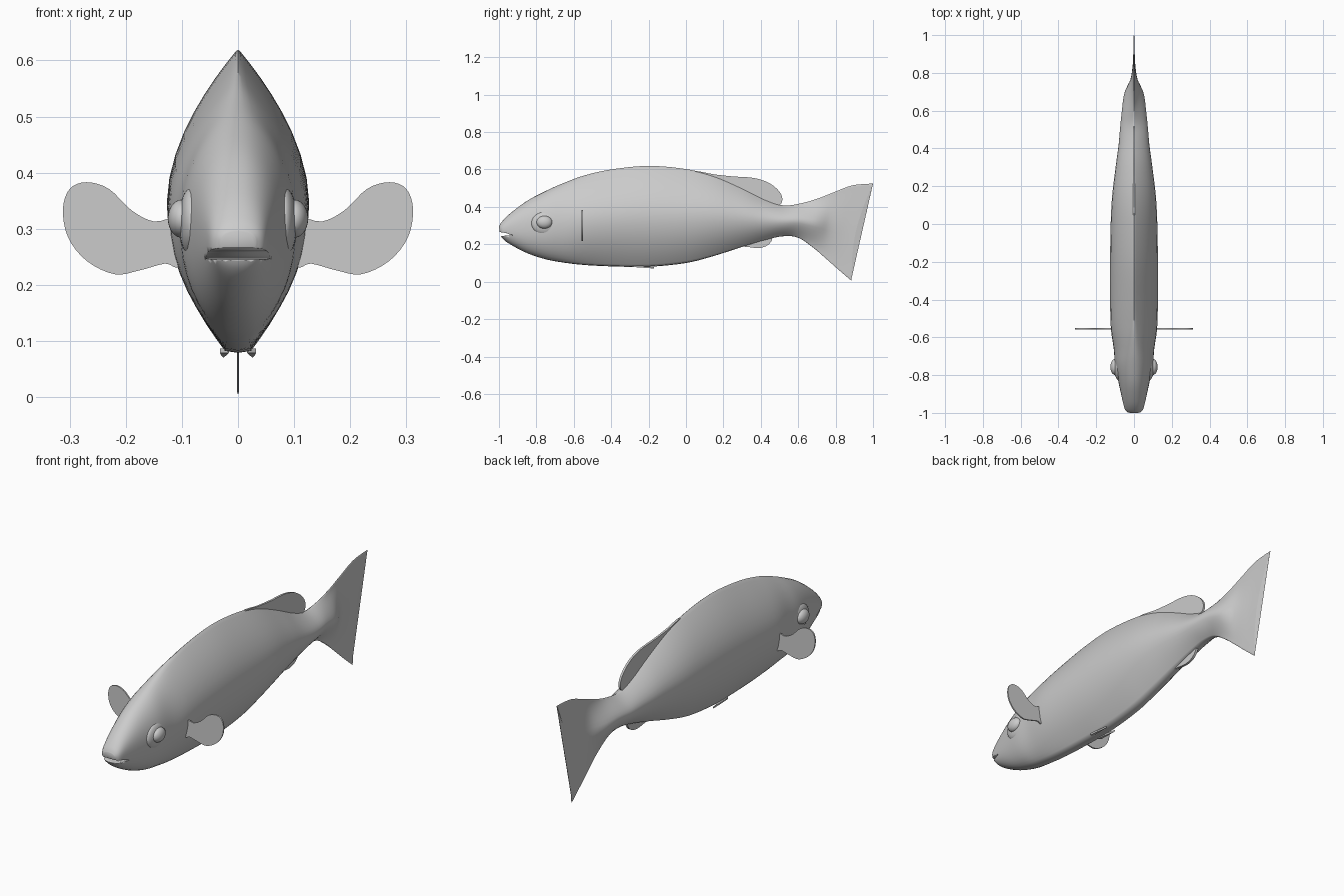
import bpy, bmesh, math
from mathutils import Vector

if "Cube" in bpy.data.objects:
    bpy.data.objects.remove(bpy.data.objects["Cube"])

mat = bpy.data.materials.new("plain grey")
mat.diffuse_color = (0.6, 0.6, 0.6, 1)
mat.use_nodes = True
mat.node_tree.nodes["Principled BSDF"].inputs["Base Color"].default_value = mat.diffuse_color


def finish(bm, name, angle=40):
    bmesh.ops.recalc_face_normals(bm, faces=bm.faces)
    me = bpy.data.meshes.new(name)
    bm.to_mesh(me)
    bm.free()
    ob = bpy.data.objects.new(name, me)
    bpy.context.collection.objects.link(ob)
    me.materials.append(mat)
    bpy.ops.object.select_all(action='DESELECT')
    ob.select_set(True)
    bpy.context.view_layer.objects.active = ob
    bpy.ops.object.shade_smooth_by_angle(angle=math.radians(angle))
    return ob


def spline(pts, steps, closed=False):
    """Catmull-Rom through rows of numbers."""
    out, n = [], len(pts)
    pick = (lambda i: pts[i % n]) if closed else (lambda i: pts[max(0, min(n - 1, i))])
    for i in range(n if closed else n - 1):
        rows = list(zip(pick(i - 1), pick(i), pick(i + 1), pick(i + 2)))
        for k in range(steps):
            u = k / steps
            out.append([0.5 * (2 * b + (c - a) * u + (2 * a - 5 * b + 4 * c - d) * u * u
                               + (3 * b - a - 3 * c + d) * u ** 3) for a, b, c, d in rows])
    if not closed:
        out.append(list(pts[-1]))
    return out


# Body and tail: y top, z top, y bottom, z bottom, half width, style (0 head, 1 trunk, 2 tail)
stations = [
    (-1.0, .295, -.995, .258, .030, 0), (-.985, .320, -.98, .230, .046, 0),
    (-.94, .365, -.94, .200, .058, 0), (-.85, .432, -.85, .153, .078, .1),
    (-.75, .485, -.75, .120, .098, .25), (-.66, .525, -.66, .103, .106, .5),
    (-.55, .566, -.55, .090, .121, .85), (-.40, .600, -.40, .082, .125, 1),
    (-.20, .619, -.20, .080, .125, 1), (0, .602, 0, .100, .122, 1),
    (.15, .565, .15, .138, .114, 1), (.30, .500, .30, .186, .096, 1),
    (.42, .440, .42, .222, .080, 1), (.52, .408, .52, .243, .071, 1.05),
    (.61, .418, .60, .235, .062, 1.3), (.70, .443, .68, .182, .050, 1.8),
    (.79, .478, .75, .122, .018, 2), (.89, .515, .82, .060, .006, 2),
    (1.0, .525, .885, .005, .002, 2)]
SEG = 40


def section(t, style, upper):
    head = max(0, 1 - t ** 2.4) ** 0.5
    trunk = 1 - t ** 1.8 if upper else 1 - 0.85 * t ** 2
    tail = (1 - t ** 1.5) ** 1.8
    if style < 1:
        return head + (trunk - head) * max(0, style)
    return trunk + (tail - trunk) * min(1, style - 1)


bm = bmesh.new()
rings = []
for yt, zt, yb, zb, w, st in spline(stations, 5):
    ring = []
    bow = 0.035 * max(0, min(1, (yt - 0.75) / 0.25))
    for k in range(SEG):
        a = 2 * math.pi * k / SEG
        s, c = math.sin(a), math.cos(a)
        f = (s + 1) / 2
        x = 0 if abs(c) < 1e-6 else math.copysign(max(w, .002) * section(abs(s), st, s > 0) + .0015, c)
        y = yb + (yt - yb) * f - bow * math.sin(math.pi * f)
        ring.append(bm.verts.new((x, y, zb + (zt - zb) * f)))
    rings.append(ring)
for a, b in zip(rings, rings[1:]):
    for k in range(SEG):
        j = (k + 1) % SEG
        bm.faces.new((a[k], a[j], b[j], b[k]))
bm.faces.new(rings[0])
bm.faces.new(rings[-1])
body = finish(bm, "body_and_tail", 50)


# Flat outline swept to a thin plate
def plate(name, pts, place, thick, offset):
    bm = bmesh.new()
    off = Vector(offset) * thick / 2
    outline = [Vector(place(*p)) for p in pts]
    lo = [bm.verts.new(p - off) for p in outline]
    hi = [bm.verts.new(p + off) for p in outline]
    bm.faces.new(lo)
    bm.faces.new(hi)
    for i in range(len(pts)):
        j = (i + 1) % len(pts)
        bm.faces.new((lo[i], lo[j], hi[j], hi[i]))
    return finish(bm, name)


# Mouth opening cut as a wedge
wedge = [(-.928, .247), (-.96, .259), (-1.05, .276), (-1.05, .243), (-.96, .246)]
cutter = plate("mouth_cutter", wedge, lambda y, z: (0, y, z), .3, (1, 0, 0))
cutter.hide_render = True
cutter.hide_viewport = True
cut = body.modifiers.new("mouth", 'BOOLEAN')
cut.operation = 'DIFFERENCE'
cut.solver = 'EXACT'
cut.object = cutter

# Fins on the centre line
dorsal = [(.05, .56), (.05, .591), (.15, .574), (.25, .563), (.36, .555), (.44, .530), (.495, .487),
          (.515, .445), (.50, .410), (.44, .415), (.25, .49)]
plate("dorsal_fin", spline(dorsal, 4, True), lambda y, z: (0, y, z), .010, (1, 0, 0))
anal = [(.27, .195), (.33, .186), (.39, .180), (.435, .194), (.46, .225), (.45, .25), (.36, .24)]
plate("anal_fin", spline(anal, 4, True), lambda y, z: (0, y, z), .012, (1, 0, 0))

pectoral = [(.105, .315), (.15, .313), (.19, .333), (.23, .371), (.27, .383), (.30, .371), (.312, .335),
            (.303, .285), (.27, .243), (.22, .219), (.175, .226), (.13, .238), (.105, .235)]
pelvic = [(.016, -.29), (.032, -.28), (.030, -.22), (.026, -.17), (.021, -.22)]
for side, label in ((1, "right"), (-1, "left")):
    # Paddle-shaped side fins
    plate("pectoral_fin_" + label, spline(pectoral, 4, True),
          lambda x, z: (side * x, -.555, z), .007, (0, 1, 0))
    # Small belly fins
    plate("pelvic_fin_" + label, pelvic,
          lambda x, y: (side * x, y, .083 - (y + .29) * .07), .008, (0, 0, 1))
    # Eyes with a shallow surrounding bulge
    for name, loc, size in (("eye_", (.100, -.757, .318), (.025, .042, .034)),
                            ("eye_socket_", (.082, -.752, .312), (.024, .075, .062))):
        bm = bmesh.new()
        bmesh.ops.create_uvsphere(bm, u_segments=28, v_segments=16, radius=1)
        for v in bm.verts:
            v.co = [v.co[i] * size[i] + loc[i] * (side if i == 0 else 1) for i in range(3)]
        finish(bm, name + label)
